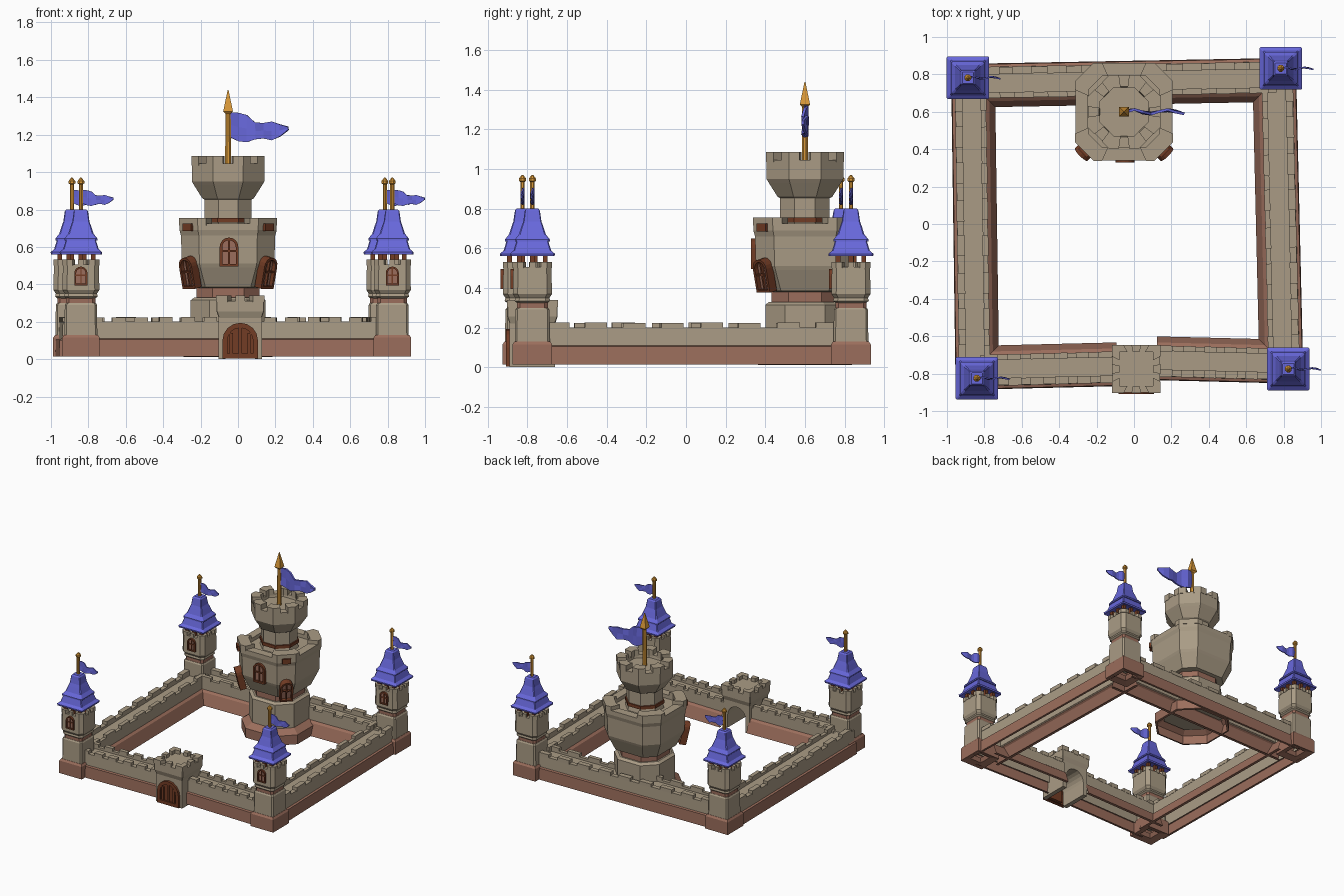
import bpy, random
from math import sin, cos, pi, radians
from mathutils import Vector, Matrix

if "Cube" in bpy.data.objects:
    bpy.data.objects.remove(bpy.data.objects["Cube"])

random.seed(4)

def material(name, rgb):
    m = bpy.data.materials.new(name)
    m.diffuse_color = (*rgb, 1)
    m.use_nodes = True
    m.node_tree.nodes["Principled BSDF"].inputs["Base Color"].default_value = m.diffuse_color
    return m

STONE = material("stone", (.40, .33, .235))
BRICK = material("brick", (.33, .155, .107))
WOOD = material("wood", (.17, .045, .018))
BLUE = material("blue", (.14, .14, .72))
GOLD = material("gold", (.70, .32, .04))

def build(name, chunks, mat, mtx=Matrix()):
    """Make one object out of several (verts, faces) chunks."""
    V, F = [], []
    for v, f in chunks:
        n = len(V)
        V += [mtx @ Vector(p) for p in v]
        F += [[i + n for i in face] for face in f]
    me = bpy.data.meshes.new(name)
    me.from_pydata(V, [], F)
    me.materials.append(mat)
    ob = bpy.data.objects.new(name, me)
    bpy.context.collection.objects.link(ob)
    return ob

def skin(rings, bottom=True, top=True):
    """Join closed rings of equal length."""
    n = len(rings[0])
    f = [[r * n + i, r * n + (i + 1) % n, (r + 1) * n + (i + 1) % n, (r + 1) * n + i]
         for r in range(len(rings) - 1) for i in range(n)]
    if bottom:
        f.append(list(range(n))[::-1])
    if top:
        f.append([(len(rings) - 1) * n + i for i in range(n)])
    return [p for r in rings for p in r], f

def poly(h, k):
    """Square of half width h, corners cut by k*h; even edges are the long sides."""
    c = h * k
    if k == 0:
        return [(h, -h), (h, h), (-h, h), (-h, -h)]
    q = [(h, -h + c), (h, h - c)]
    return [p for s in ((1, 0), (0, 1), (-1, 0), (0, -1))
            for p in [(x * s[0] - y * s[1], x * s[1] + y * s[0]) for x, y in q]]

def loft(name, k, profile, mat, at, bottom=True, top=True):
    rings = [[(x, y, z) for x, y in poly(h, k)] for h, z in profile]
    return build(name, [skin(rings, bottom, top)], mat, Matrix.Translation((*at, 0)))

def box(x0, x1, y0, y1, z0, z1):
    return skin([[(x0, y0, z), (x1, y0, z), (x1, y1, z), (x0, y1, z)] for z in (z0, z1)])

def crenels(name, k, ho, hi, z0, z1, at, sides, chamfers=((0, 1),)):
    """Merlons between an outer and inner outline, as spans of each edge."""
    O, I, out = poly(ho, k), poly(hi, k), []
    n = len(O)
    mix = lambda p, q, t: (p[0] + (q[0] - p[0]) * t, p[1] + (q[1] - p[1]) * t)
    for e in range(n):
        f = (e + 1) % n
        for a, b in (chamfers if k and e % 2 else sides):
            r = [mix(O[e], O[f], a), mix(O[e], O[f], b), mix(I[e], I[f], b), mix(I[e], I[f], a)]
            out.append(skin([[(*p, z) for p in r] for z in (z0, z1)]))
    build(name, out, STONE, Matrix.Translation((*at, 0)))

def arch(w, h, y, inset=0, n=8):
    r = w / 2 - inset
    s = h - w / 2
    return [(-r, y, inset), (r, y, inset)] + [
        (r * cos(pi * i / n), y, s + r * sin(pi * i / n)) for i in range(n + 1)]

def window(name, at, w, h, depth, turn=0, tilt=0, bars=1, cross=True, pane=BRICK):
    """Arched frame with pane and bars, facing -y before turning."""
    m = Matrix.Translation(at) @ Matrix.Rotation(radians(turn), 4, 'Z') @ Matrix.Rotation(radians(tilt), 4, 'X')
    t = w * .14
    frame = [skin([arch(w, h, .01), arch(w, h, -depth), arch(w, h, -depth, t), arch(w, h, 0, t)], False, False)]
    for i in range(bars):
        x = w * ((i + 1) / (bars + 1) - .5)
        frame.append(box(x - t / 3, x + t / 3, -depth * .8, 0, t, h - t - abs(x) * .6))
    if cross:
        frame.append(box(-w / 2 + t, w / 2 - t, -depth * .8, 0, h * .5, h * .5 + t * .7))
    build(name + "_frame", frame, WOOD, m)
    build(name + "_pane", [skin([arch(w, h, 0, t), arch(w, h, -depth * .4, t)])], pane, m)

def flag(name, at, s):
    top = [.14, .137, .125, .085, .083, .09, .075, .062]
    low = [.005, -.015, -.02, -.005, 0, -.01, .01, .045]
    V, F = [], []
    for i in range(8):
        x, y = .31 * i / 7, .012 * sin(i * 1.6)
        V += [(x * s, y * s, low[i] * s), (x * s, (y + .008 * sin(i * 2.1 + 1)) * s, (low[i] + top[i]) / 2 * s),
              (x * s, y * s, top[i] * s)]
    for i in range(7):
        for j in (0, 1):
            a = i * 3 + j
            F.append([a, a + 3, a + 4, a + 1])
    ob = build(name, [(V, F)], BLUE, Matrix.Translation(at))
    mod = ob.modifiers.new("thickness", 'SOLIDIFY')
    mod.thickness, mod.offset = .014 * s, 0

# Curtain walls: open-bottomed section swept along each side
def wall(name, p, q, period):
    d = (Vector(q) - Vector(p))
    length = d.length
    d.normalize()
    m = Matrix(((d.x, d.y, 0, p[0]), (d.y, -d.x, 0, p[1]), (0, 0, 1, 0), (0, 0, 0, 1)))

    def sweep(sec):
        n = len(sec)
        return ([(x, o, z) for x in (0, length) for o, z in sec],
                [[i + 1, i, n + i, n + i + 1] for i in range(n - 1)])
    build(name + "_footing_outer", [sweep([(.10, .015), (.117, .015), (.113, .105), (.098, .11)])], BRICK, m)
    build(name + "_footing_inner", [sweep([(-.065, .12), (-.085, .105), (-.117, .015), (-.095, .015)])], BRICK, m)
    build(name + "_stone", [sweep([(.098, .1), (.096, .2), (.06, .2), (.06, .182),
                                   (-.04, .182), (-.04, .2), (-.067, .2), (-.067, .11)])], STONE, m)
    teeth = []
    count = round(length / period)
    step = length / count
    for i in range(count):
        a, b = (i + .22) * step, (i + .80) * step
        for o0, o1 in ((.058, .099), (-.069, -.038)):
            j = random.uniform(-.006, .006)
            teeth.append(box(a + j, b + j, o0, o1, .195, .224 + j * .4))
    build(name + "_merlons", teeth, STONE, m)

wall("front_wall_left", (-.82, -.768), (-.09, -.75), .12)
wall("front_wall_right", (.12, -.718), (.80, -.735), .12)
wall("right_wall", (.787, -.75), (.75, .80), .19)
wall("back_wall", (.76, .77), (-.86, .74), .19)
wall("left_wall", (-.86, .76), (-.838, -.80), .19)

# Four corner towers
corners = {"front_left": (-.84, -.825), "front_right": (.825, -.775),
           "back_left": (-.888, .782), "back_right": (.785, .832)}
for key, c in corners.items():
    n = key + "_tower_"
    loft(n + "base", 0, [(.035, .06), (.05, .03), (.1, .015), (.1, .115), (.09, .13)], BRICK, c, False)
    loft(n + "shaft", .12, [(.088, .12), (.086, .29), (.08, .30)], STONE, c)
    loft(n + "collar", .2, [(.078, .295), (.078, .335)], BRICK, c)
    loft(n + "body", .25, [(.078, .325), (.09, .335), (.086, .35), (.099, .37), (.096, .505)], STONE, c)
    crenels(n + "merlons", .25, .099, .072, .50, .532, c, [(.0, .2), (.4, .6), (.8, 1)])
    build(n + "posts", [box(x - .012, x + .012, y - .012, y + .012, .50, .58)
                        for x in (-.065, 0, .065) for y in (-.065, 0, .065) if x or y],
          WOOD, Matrix.Translation((*c, 0)))
    loft(n + "lower_roof", .06, [(.07, .575), (.112, .56), (.114, .572), (.095, .588), (.076, .65)], BLUE, c)
    loft(n + "upper_roof", .1, [(.07, .635), (.088, .635), (.088, .645), (.068, .67), (.055, .71),
                                (.046, .735), (.038, .79), (.03, .80)], BLUE, c)
    loft(n + "pole", .586, [(.011, .79), (.011, .935), (.018, .94), (.018, .952), (.004, .97)], GOLD, c)
    flag(n + "flag", (c[0] + .01, c[1], .83), .53)
    window(n + "window", (c[0], c[1] - .096, .395), .07, .10, .015)

# Gatehouse with an open arched passage
g = (.012, -.775)
outline = [(.115, .0), (.115, .225), (-.115, .225), (-.115, .0), (-.08, .0)] + [
    (-.08 * cos(pi * i / 10), .105 + .08 * sin(pi * i / 10)) for i in range(11)] + [(.08, .0)]
build("gatehouse_arch", [skin([[(x, y, z) for x, z in outline] for y in (-.115, .115)])],
      STONE, Matrix.Translation((*g, 0)))
loft("gatehouse_top", .03, [(.113, .215), (.127, .255), (.127, .312)], STONE, g)
crenels("gatehouse_merlons", 0, .129, .09, .305, .34, g, [(0, .24), (.4, .6), (.76, 1)])
window("gate_door", (g[0], g[1] - .112, .004), .19, .19, .022, bars=3, cross=False, pane=WOOD)

# Keep: footing, shaft, wide chamfered body
k = (-.053, .6)
loft("keep_footing", .5, [(.235, .012), (.25, .015), (.25, .09), (.2, .125)], BRICK, k, False)
loft("keep_shaft", .5, [(.2, .11), (.2, .315), (.18, .33)], STONE, k)
loft("keep_collar", .5, [(.168, .32), (.168, .39)], BRICK, k)
loft("keep_body", .38, [(.165, .38), (.195, .385), (.24, .49), (.247, .51), (.252, .66),
                        (.26, .69), (.26, .725), (.195, .725), (.195, .695)], STONE, k)
crenels("keep_merlons", .38, .262, .19, .715, .755, k, [(0, .14), (.86, 1)])
window("keep_window", (k[0] + .005, k[1] - .25, .495), .10, .155, .022)
for s, side in ((-1, "left"), (1, "right")):
    window("keep_%s_bay" % side, (k[0] + s * .182, k[1] - .182, .385), .095, .17, .04,
           turn=45 * s, tilt=13)
    build("keep_%s_plaque" % side, [box(-.032, .032, -.02, .01, -.02, .02)], WOOD,
          Matrix.Translation((k[0] + s * .208, k[1] - .208, .705)) @ Matrix.Rotation(radians(45 * s), 4, 'Z'))

# Upper turret with flared crown
OCT = .586
loft("turret_shaft", OCT, [(.135, .69), (.125, .73), (.125, .87)], STONE, k)
loft("turret_collar", OCT, [(.135, .73), (.135, .755)], WOOD, k)
loft("turret_crown", OCT, [(.12, .85), (.138, .86), (.182, .93), (.194, .95), (.194, 1.045),
                           (.135, 1.045), (.13, 1.02)], STONE, k)
crenels("turret_merlons", OCT, .196, .13, 1.035, 1.085, k, [(0, .33), (.67, 1)], [(0, .33), (.67, 1)])

# Main flagpole and flag
loft("main_pole", OCT, [(.016, 1.01), (.014, 1.32)], GOLD, k)
loft("main_spike", 0, [(.012, 1.31), (.026, 1.325), (.002, 1.44)], GOLD, k)
flag("main_flag", (k[0] + .012, k[1], 1.18), 1)
